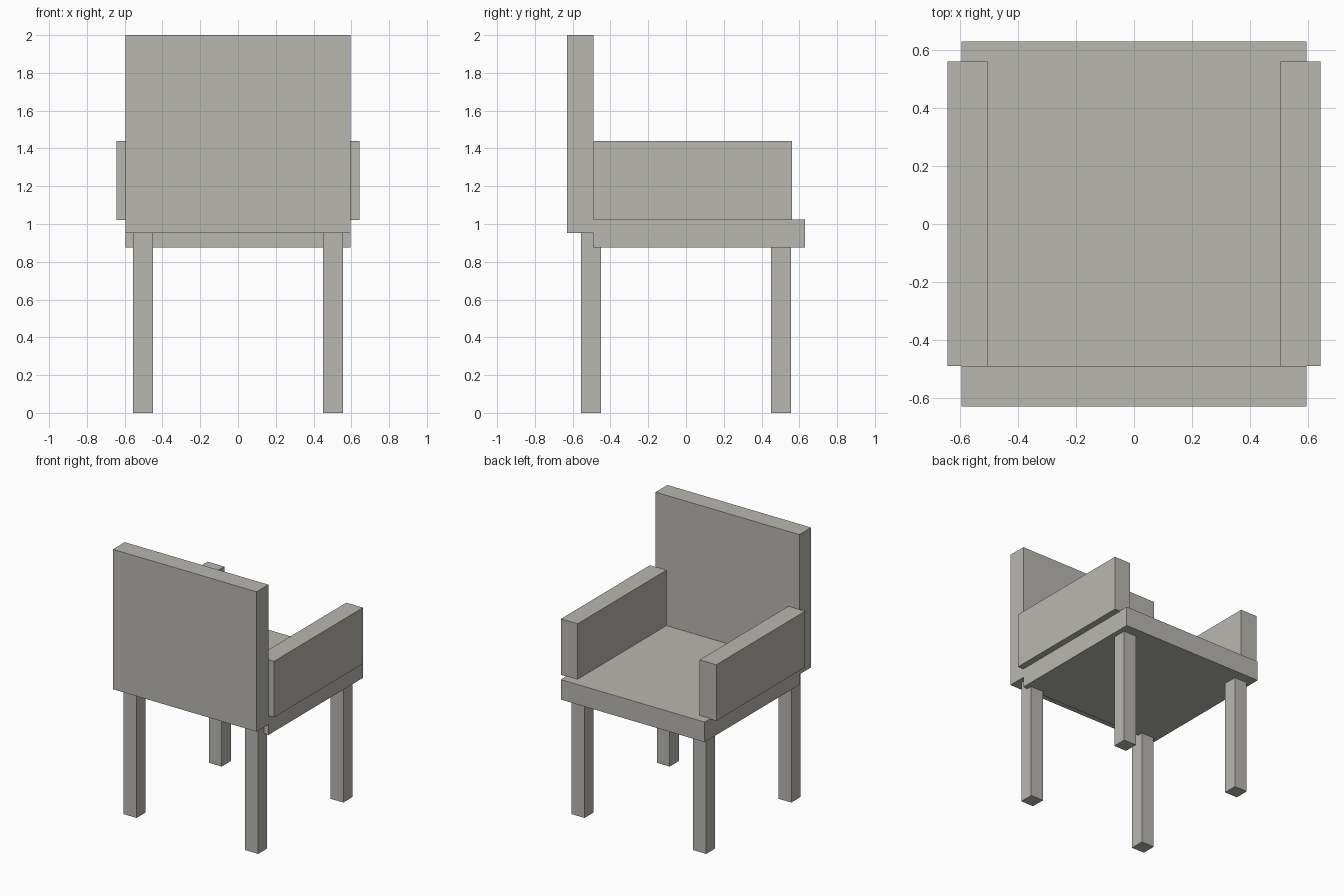
import bpy
import bmesh
from mathutils import Vector

cube = bpy.data.objects.get("Cube")
if cube:
    bpy.data.objects.remove(cube, do_unlink=True)

# Single warm grey finish
grey = bpy.data.materials.new("warm_grey")
grey.use_nodes = True
color = (0.485, 0.474, 0.434, 1.0)
grey.diffuse_color = color
grey.node_tree.nodes["Principled BSDF"].inputs["Base Color"].default_value = color


def box(name, low, high):
    """Add a sharp-edged box spanning two opposite corners."""
    low, high = Vector(low), Vector(high)
    center, size = (low + high) / 2, high - low
    bm = bmesh.new()
    bmesh.ops.create_cube(bm, size=1)
    bmesh.ops.scale(bm, vec=size, verts=bm.verts)
    mesh = bpy.data.meshes.new(name)
    bm.to_mesh(mesh)
    bm.free()
    mesh.materials.append(grey)
    obj = bpy.data.objects.new(name, mesh)
    obj.location = center
    bpy.context.collection.objects.link(obj)
    return obj


half_width = 0.595
back_face = -0.49   # where the backrest meets the seat
seat_bottom, seat_top = 0.875, 1.025
back_bottom = 0.953

# Seat slab and upright backrest
box("seat", (-half_width, back_face, seat_bottom), (half_width, 0.63, seat_top))
box("backrest", (-half_width, -0.63, back_bottom), (half_width, back_face, 2.0))

# Armrests and legs on both sides
arm_in, arm_out = 0.505, 0.643
leg_in, leg_out = 0.45, 0.557
for side, sign in (("left", 1), ("right", -1)):
    x0, x1 = sorted((sign * arm_in, sign * arm_out))
    box(f"{side}_armrest", (x0, back_face, 1.02), (x1, 0.56, 1.44))

    x0, x1 = sorted((sign * leg_in, sign * leg_out))
    box(f"{side}_seat_end_leg", (x0, leg_in, 0), (x1, leg_out, seat_bottom))
    # The legs under the backrest rise past the seat to support it
    box(f"{side}_backrest_leg", (x0, -leg_out, 0), (x1, -leg_in, back_bottom))
